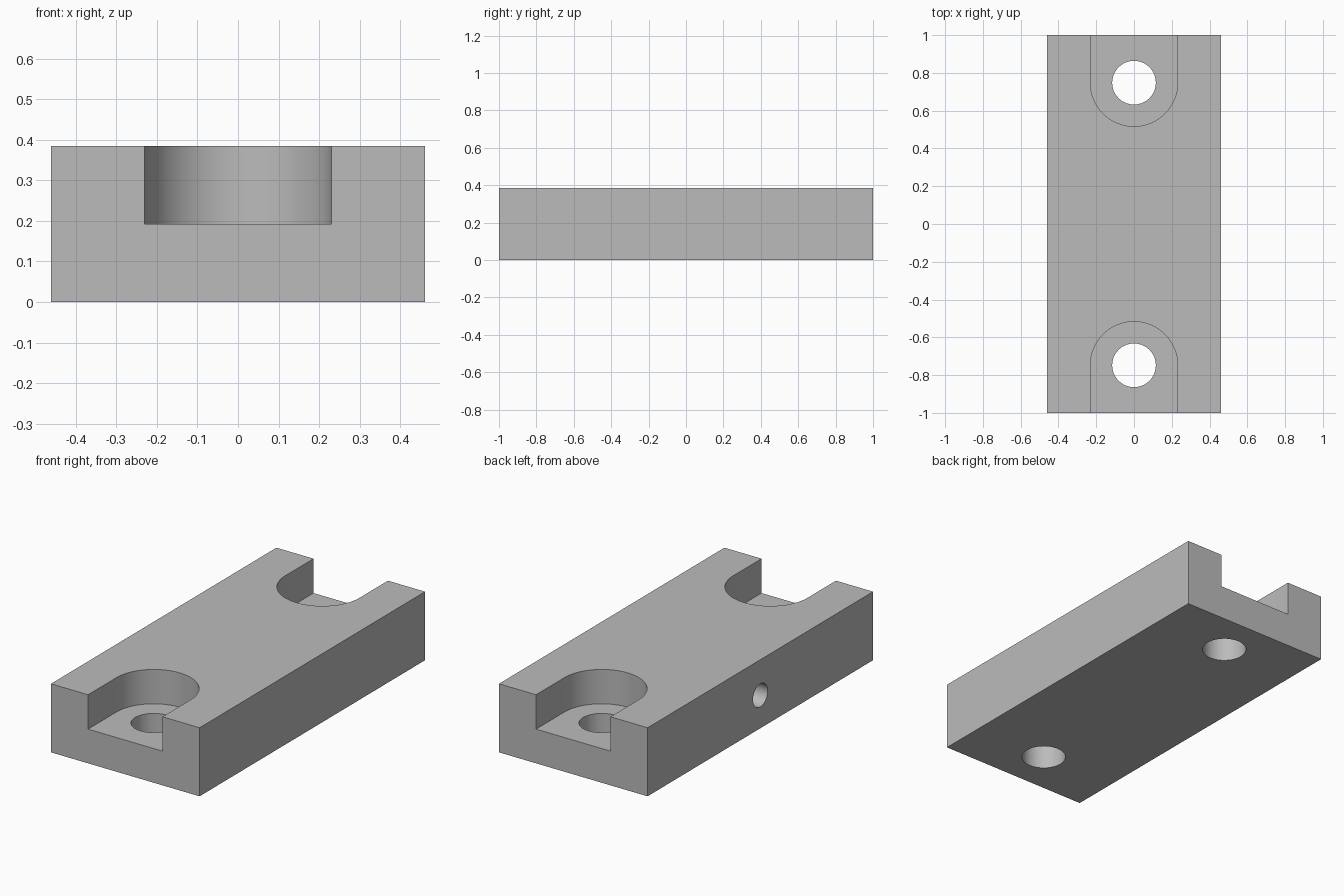
import bpy, bmesh
from math import pi, sin, cos, radians
from mathutils import Matrix, Vector

if "Cube" in bpy.data.objects:
    bpy.data.objects.remove(bpy.data.objects["Cube"])

HALF_W, HALF_L, HEIGHT = 0.4615, 1.0, 0.385
SLOT_R, SLOT_FLOOR = 0.231, 0.192
BOLT_R, BOLT_Y = 0.1155, 0.748
SIDE_R, SIDE_DEPTH, SIDE_Z = 0.065, 0.46, 0.185

grey = bpy.data.materials.new("plain grey")
grey.use_nodes = True
colour = (0.5, 0.5, 0.5, 1)
grey.diffuse_color = colour
grey.node_tree.nodes["Principled BSDF"].inputs["Base Color"].default_value = colour


def prism(name, outline, height, matrix=Matrix()):
    """Extrude a flat outline upward, then place it."""
    bm = bmesh.new()
    face = bm.faces.new([bm.verts.new((x, y, 0)) for x, y in outline])
    ext = bmesh.ops.extrude_face_region(bm, geom=[face])
    top = [v for v in ext["geom"] if isinstance(v, bmesh.types.BMVert)]
    bmesh.ops.translate(bm, verts=top, vec=Vector((0, 0, height)))
    bmesh.ops.transform(bm, matrix=matrix, verts=bm.verts)
    bmesh.ops.recalc_face_normals(bm, faces=bm.faces)
    mesh = bpy.data.meshes.new(name)
    bm.to_mesh(mesh)
    bm.free()
    mesh.materials.append(grey)
    obj = bpy.data.objects.new(name, mesh)
    bpy.context.collection.objects.link(obj)
    return obj


def arc(radius, start, end, steps):
    angles = [start + (end - start) * i / steps for i in range(steps + 1)]
    return [(radius * cos(a), radius * sin(a)) for a in angles]


def circle(radius, steps=64):
    return arc(radius, 0, 2 * pi, steps)[:-1]


# Main block
block = prism("mounting_block", [(-HALF_W, -HALF_L), (HALF_W, -HALF_L),
                                 (HALF_W, HALF_L), (-HALF_W, HALF_L)], HEIGHT)

# Open-ended round slot and bolt hole at each end
cutters = []
slot = arc(SLOT_R, 0, pi, 40) + [(-SLOT_R, -0.5), (SLOT_R, -0.5)]
for end, turn in (("front", 0), ("back", pi)):
    spin = Matrix.Rotation(turn, 4, "Z")
    cutters.append(prism(end + "_slot_cutter", slot, 0.5,
                         spin @ Matrix.Translation((0, -BOLT_Y, SLOT_FLOOR))))
    cutters.append(prism(end + "_bolt_cutter", circle(BOLT_R), 1,
                         spin @ Matrix.Translation((0, -BOLT_Y, -0.5))))

# Blind hole in the middle of one long side
cutters.append(prism("side_hole_cutter", circle(SIDE_R, 48), SIDE_DEPTH + 0.1,
                     Matrix.Translation((-HALF_W - 0.1, 0, SIDE_Z))
                     @ Matrix.Rotation(pi / 2, 4, "Y")))

# Cut everything out, bake the result and drop the cutters
for cutter in cutters:
    cutter.hide_render = True
    mod = block.modifiers.new(cutter.name, "BOOLEAN")
    mod.operation = "DIFFERENCE"
    mod.solver = "EXACT"
    mod.object = cutter
bpy.context.view_layer.update()
evaluated = block.evaluated_get(bpy.context.evaluated_depsgraph_get())
result = bpy.data.meshes.new_from_object(evaluated)
block.modifiers.clear()
block.data = result
for cutter in cutters:
    bpy.data.objects.remove(cutter)

# Smooth bores with crisp rims
bpy.ops.object.select_all(action="DESELECT")
block.select_set(True)
bpy.context.view_layer.objects.active = block
bpy.ops.object.shade_smooth_by_angle(angle=radians(30))
